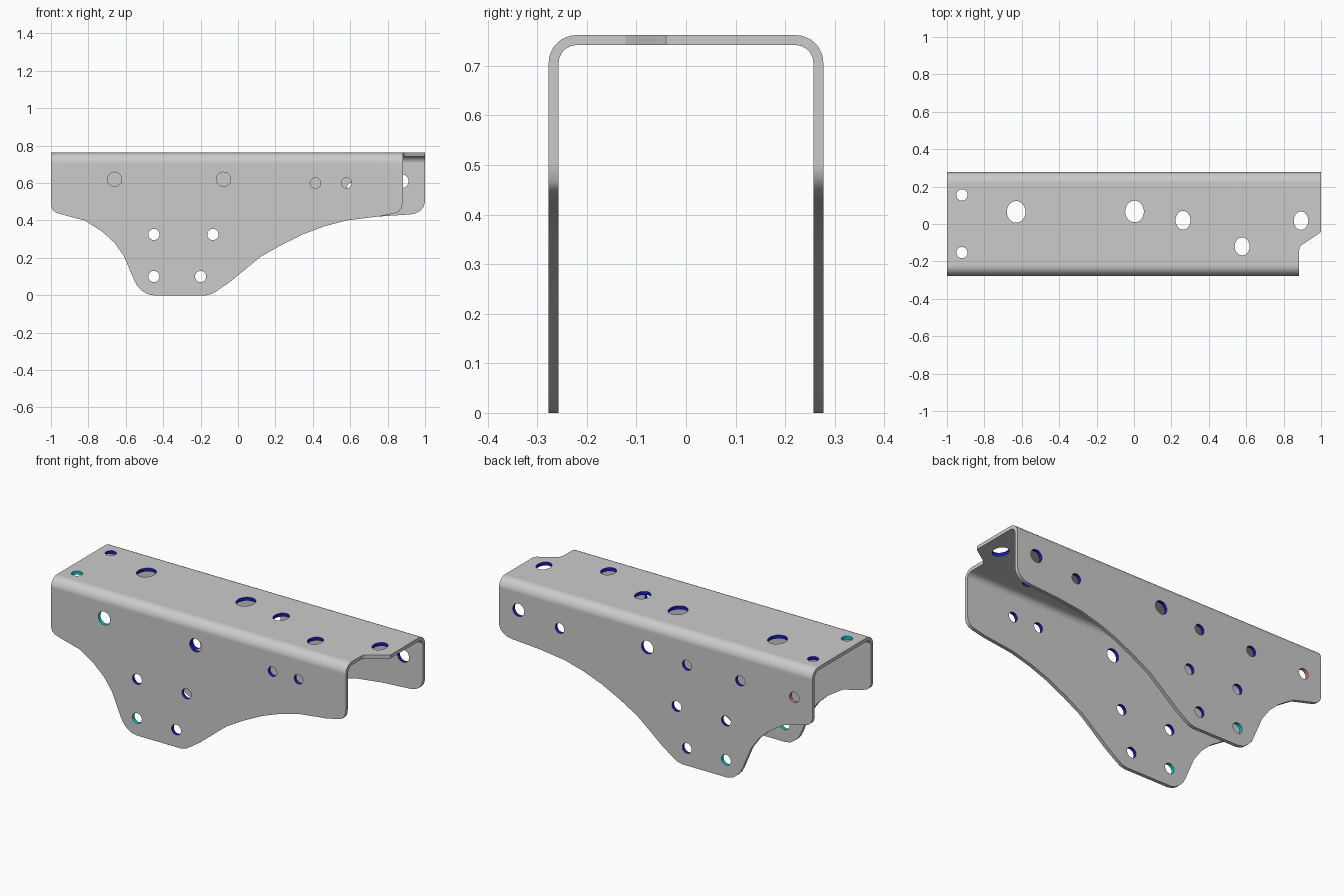
import bpy, bmesh, math
from mathutils import Vector

if "Cube" in bpy.data.objects:
    bpy.data.objects.remove(bpy.data.objects["Cube"])


def place(axis, p, d):
    """Profile point p at depth d along the given axis."""
    return {'x': (d, p[0], p[1]), 'y': (p[0], d, p[1]), 'z': (p[0], p[1], d)}[axis]


def prism(name, pieces):
    """One mesh of straight extrusions: (axis, points, low, high)."""
    bm = bmesh.new()
    for axis, pts, lo, hi in pieces:
        a = [bm.verts.new(place(axis, p, lo)) for p in pts]
        b = [bm.verts.new(place(axis, p, hi)) for p in pts]
        bm.faces.new(a)
        bm.faces.new(b[::-1])
        for i in range(len(pts)):
            j = (i + 1) % len(pts)
            bm.faces.new((a[j], a[i], b[i], b[j]))
    bmesh.ops.recalc_face_normals(bm, faces=bm.faces)
    me = bpy.data.meshes.new(name)
    bm.to_mesh(me)
    bm.free()
    ob = bpy.data.objects.new(name, me)
    bpy.context.collection.objects.link(ob)
    return ob


def arc(cx, cy, rx, ry, a0, a1, n):
    return [(cx + rx * math.cos(math.radians(a0 + (a1 - a0) * i / n)),
             cy + ry * math.sin(math.radians(a0 + (a1 - a0) * i / n))) for i in range(n + 1)]


def carve(ob, cutter, op):
    cutter.hide_render = True
    m = ob.modifiers.new(cutter.name, 'BOOLEAN')
    m.operation, m.solver, m.object = op, 'EXACT', cutter
    bpy.context.view_layer.objects.active = ob
    bpy.ops.object.modifier_apply(modifier=m.name)
    bpy.data.objects.remove(cutter)


# Bent sheet: U section run along x
W, T, R, TOP = 0.277, 0.02, 0.056, 0.762
half = [(W, -0.1)] + arc(W - R, TOP - R, R, R, 0, 90, 8)
inner = [(W - T, -0.1)] + arc(W - R, TOP - R, R - T, R - T, 0, 90, 5)
mirror = lambda pts: [(-x, z) for x, z in pts[::-1]]
bracket = prism("channel_bracket", [('x', half + mirror(half) + inner_rev, -1.1, 1.1)
                                    for inner_rev in [mirror(inner)[::-1] + inner[::-1]]])

# Side outline with the hanging lobe
outline = [(-1, 0.9), (-1, .48), (-.992, .457), (-.975, .443), (-.95, .434), (-.82, .40),
           (-.725, .34), (-.66, .28), (-.61, .21), (-.555, .08), (-.54, .052), (-.52, .03),
           (-.49, .008), (-.455, 0), (-.17, 0), (-.14, .007), (-.11, .025), (-.045, .07),
           (.12, .205), (.23, .268), (.345, .325), (.46, .368), (.58, .40), (.74, .42),
           (.92, .432), (.95, .438), (.975, .452), (.992, .472), (1, .5), (1, 0.9)]
carve(bracket, prism("side_outline", [('y', outline, -.4, .4)]), 'INTERSECT')

# Shorter front flange: rounded lower corner, then the end notch
corner = [(.7, .36), (.72, .414), (.835, .438), (.86, .448), (.876, .468), (.882, .505), (.95, .505), (.95, .36)]
carve(bracket, prism("front_corner", [('y', corner, -.35, -.2)]), 'DIFFERENCE')
notch = [(1.1, -.03), (1, -.04), (.99, -.05), (.9, -.11), (.887, -.123), (.882, -.145), (.882, -.4), (1.1, -.4)]
carve(bracket, prism("end_notch", [('z', notch, -.1, .9)]), 'DIFFERENCE')

# Holes: axis, side (+/-), centre, radii, colour slot (1 blue, 2 cyan, 3 red)
holes = []
for s in (-1, 1):
    for x, z, c in ((-.45, .325, 1), (-.134, .325, 1), (-.45, .10, 2), (-.2, .10, 1)):
        holes.append(('y', s, x, z, .03, .03, c))
for x, z, r, c in ((-.66, .62, .038, 2), (-.077, .62, .038, 1), (.414, .6, .028, 1), (.58, .6, .028, 1)):
    holes.append(('y', -1, x, z, r, r, c))
for x, z, r, c in ((.875, .61, .037, 1), (.612, .575, .029, 1), (.053, .615, .038, 1),
                   (-.2, .58, .03, 1), (-.54, .58, .03, 1), (-.885, .577, .03, 3)):
    holes.append(('y', 1, x, z, r, r, c))
for x, y, rx, ry, c in ((-.92, .155, .03, .03, 1), (-.92, -.153, .03, .03, 2), (-.63, .065, .05, .058, 1),
                        (.003, .067, .05, .058, 1), (.262, .02, .04, .05, 1), (.578, -.12, .04, .048, 1),
                        (.893, .018, .039, .049, 1)):
    holes.append(('z', 1, x, y, rx, ry, c))
drills = []
for axis, s, u, v, rx, ry, c in holes:
    lo, hi = (.7, .8) if axis == 'z' else sorted((s * .24, s * .3))
    drills.append((axis, arc(u, v, rx, ry, 0, 360, 24)[:-1], lo, hi))
carve(bracket, prism("hole_drills", drills), 'DIFFERENCE')

# Coloured hole walls on a plain body
me = bracket.data
me.materials.clear()
me.materials.append(None)
for name, col in (("hole_blue", (.01, .01, .5, 1)), ("hole_cyan", (0, .6, .6, 1)), ("hole_red", (.7, .2, .17, 1))):
    mat = bpy.data.materials.new(name)
    mat.diffuse_color = col
    mat.use_nodes = True
    mat.node_tree.nodes["Principled BSDF"].inputs["Base Color"].default_value = mat.diffuse_color
    me.materials.append(mat)
for p in me.polygons:
    p.material_index = 0
    for axis, s, u, v, rx, ry, c in holes:
        k = 2 if axis == 'z' else 1
        w = 1 if axis == 'z' else 2
        q = p.center
        on_side = q.z > .73 if axis == 'z' else q.y * s > .25
        if (abs(p.normal[k]) < .1 and on_side
                and ((q.x - u) / rx) ** 2 + ((q[w] - v) / ry) ** 2 < 1.1):
            p.material_index = c

# Smooth bends, crisp edges
bpy.ops.object.select_all(action='DESELECT')
bracket.select_set(True)
bpy.context.view_layer.objects.active = bracket
bpy.ops.object.shade_smooth_by_angle(angle=math.radians(30))
wn = bracket.modifiers.new("even_normals", 'WEIGHTED_NORMAL')
wn.keep_sharp = True
